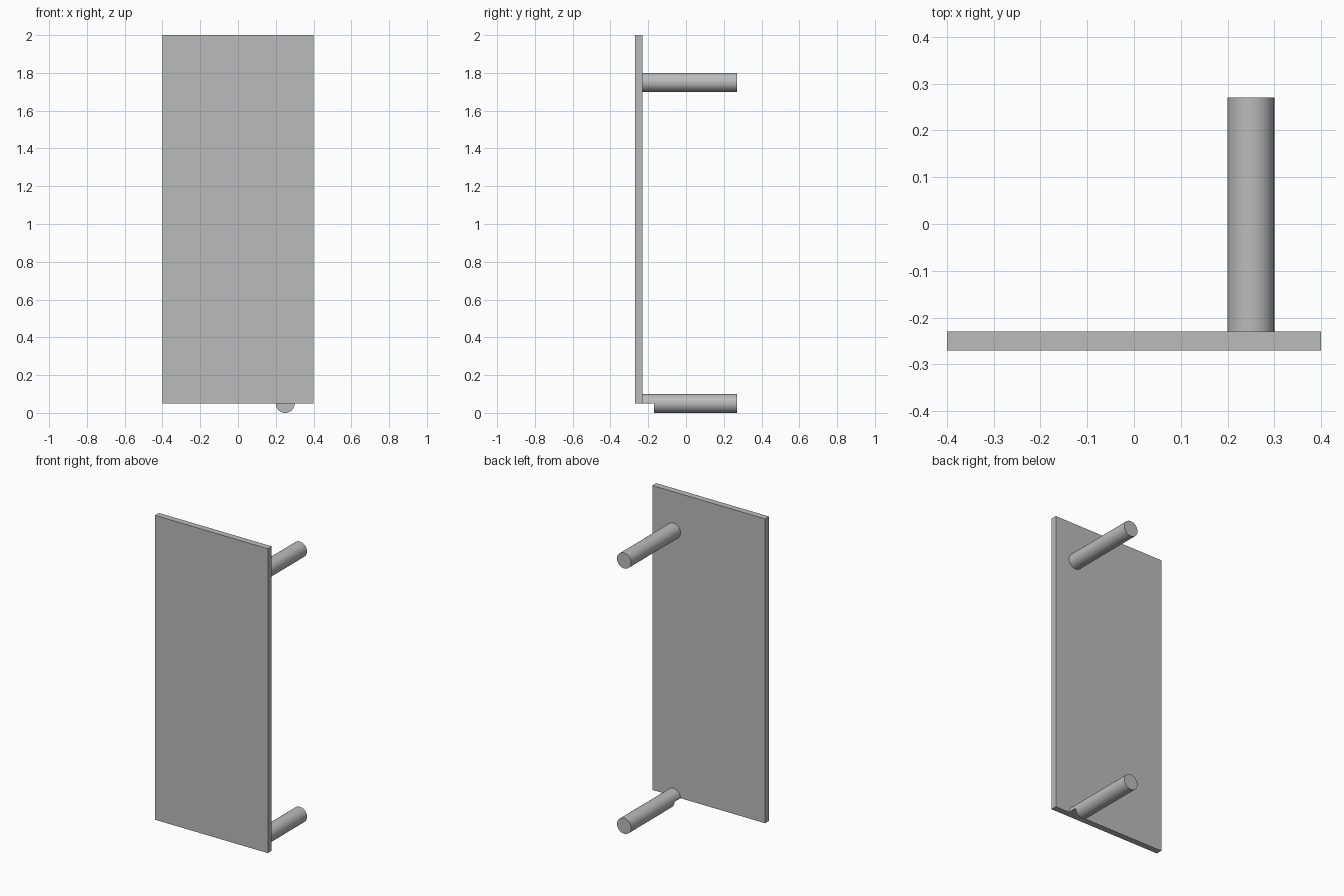
import bpy
from math import pi, radians

if "Cube" in bpy.data.objects:
    bpy.data.objects.remove(bpy.data.objects["Cube"])

# Single grey material
grey = bpy.data.materials.new("grey")
grey.use_nodes = True
colour = (0.5, 0.5, 0.5, 1)
grey.diffuse_color = colour
grey.node_tree.nodes["Principled BSDF"].inputs["Base Color"].default_value = colour

BACK = -0.23       # rear face of the panel
PEG_END = 0.27
PEG_X = 0.25
RADIUS = 0.05


def box(name, low, high):
    centre = [(a + b) / 2 for a, b in zip(low, high)]
    bpy.ops.mesh.primitive_cube_add(size=1, location=centre)
    obj = bpy.context.object
    obj.name = name
    obj.scale = [b - a for a, b in zip(low, high)]
    bpy.ops.object.transform_apply(location=False, rotation=False, scale=True)
    obj.data.materials.append(grey)
    return obj


def peg(name, z):
    bpy.ops.mesh.primitive_cylinder_add(
        vertices=64, radius=RADIUS, depth=PEG_END - BACK,
        location=(PEG_X, (BACK + PEG_END) / 2, z), rotation=(pi / 2, 0, 0))
    obj = bpy.context.object
    obj.name = name
    bpy.ops.object.transform_apply(location=False, rotation=True, scale=False)
    obj.data.materials.append(grey)
    return obj


# Upright panel and its two rear pegs
box("panel", (-0.4, -0.27, RADIUS), (0.4, BACK, 2))
upper_peg = peg("upper_peg", 1.75)
lower_peg = peg("lower_peg", RADIUS)

# Notch under the lower peg, next to the panel
cutter = box("notch_cutter", (PEG_X - 0.1, BACK - 0.1, -0.1), (PEG_X + 0.1, -0.17, RADIUS))
cutter.hide_render = True
notch = lower_peg.modifiers.new("notch", 'BOOLEAN')
notch.operation = 'DIFFERENCE'
notch.solver = 'EXACT'
notch.object = cutter
bpy.context.view_layer.objects.active = lower_peg
bpy.ops.object.modifier_apply(modifier=notch.name)
bpy.data.objects.remove(cutter)

# Round sides smooth, ends crisp
for obj in (upper_peg, lower_peg):
    bpy.ops.object.select_all(action='DESELECT')
    obj.select_set(True)
    bpy.context.view_layer.objects.active = obj
    bpy.ops.object.shade_smooth_by_angle(angle=radians(30))
